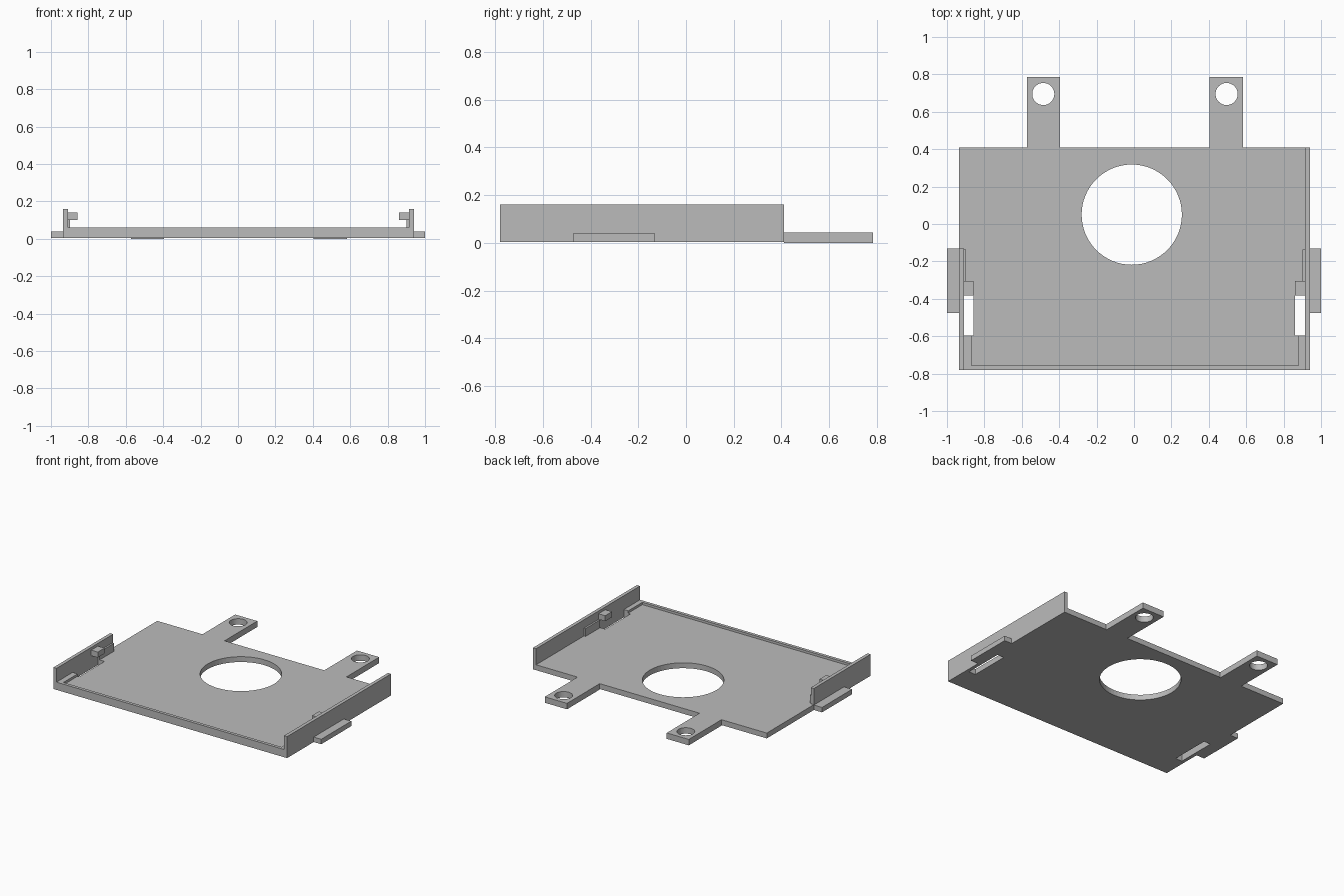
import bpy, bmesh

cube = bpy.data.objects.get("Cube")
if cube:
    bpy.data.objects.remove(cube, do_unlink=True)

grey = bpy.data.materials.new("plain_grey")
grey.use_nodes = True
colour = (0.5, 0.5, 0.5, 1)
grey.diffuse_color = colour
grey.node_tree.nodes["Principled BSDF"].inputs["Base Color"].default_value = colour

BASE, TOP, RIM, WALL = 0.004, 0.043, 0.06, 0.16


def prism(name, outline, z0, z1):
    """Extrude a counter-clockwise outline from z0 to z1."""
    bm = bmesh.new()
    face = bm.faces.new([bm.verts.new((x, y, z0)) for x, y in outline])
    ext = bmesh.ops.extrude_face_region(bm, geom=[face])
    verts = [v for v in ext["geom"] if isinstance(v, bmesh.types.BMVert)]
    bmesh.ops.translate(bm, verts=verts, vec=(0, 0, z1 - z0))
    bmesh.ops.recalc_face_normals(bm, faces=bm.faces)
    mesh = bpy.data.meshes.new(name)
    bm.to_mesh(mesh)
    bm.free()
    mesh.materials.append(grey)
    obj = bpy.data.objects.new(name, mesh)
    bpy.context.collection.objects.link(obj)
    return obj


def box(name, xs, ys, z0, z1):
    (x0, x1), (y0, y1) = sorted(xs), ys
    return prism(name, [(x0, y0), (x1, y0), (x1, y1), (x0, y1)], z0, z1)


def hide(cutter):
    cutter.hide_render = True
    cutter.hide_set(True)
    return cutter


def disc_cutter(name, x, y, radius):
    bpy.ops.mesh.primitive_cylinder_add(vertices=64, radius=radius, depth=1, location=(x, y, 0))
    obj = bpy.context.object
    obj.name = name
    obj.data.materials.append(grey)
    return hide(obj)


def cut(obj, cutter):
    mod = obj.modifiers.new("cut", "BOOLEAN")
    mod.operation = "DIFFERENCE"
    mod.solver = "EXACT"
    mod.object = cutter


def smooth_holes(obj):
    bpy.ops.object.select_all(action="DESELECT")
    obj.select_set(True)
    bpy.context.view_layer.objects.active = obj
    bpy.ops.object.shade_smooth_by_angle()


# Base plate, notched where the short right wall stands
plate = prism("base_plate", [(-0.91, -0.78), (0.915, -0.78), (0.915, 0.41),
                             (-0.935, 0.41), (-0.935, -0.13), (-0.91, -0.13)], BASE, TOP)
cut(plate, disc_cutter("round_opening_cutter", -0.012, 0.05, 0.268))

# Raised rim along the front, turning back along both sides
prism("front_rim", [(-0.91, -0.78), (0.915, -0.78), (0.915, -0.595), (0.88, -0.595),
                    (0.88, -0.757), (-0.87, -0.757), (-0.87, -0.595), (-0.91, -0.595)], TOP, RIM)

# Side walls with catches, slots and outer ledges
sides = [("right", -1, -0.91, -0.935, -0.13), ("left", 1, 0.915, 0.94, 0.41)]
for side, s, inner, outer, back in sides:
    box(side + "_wall", (inner, outer), (-0.78, back), BASE, WALL)
    box(side + "_ledge", (outer, s), (-0.475, -0.13), BASE, 0.04)
    box(side + "_catch_support", (inner, inner - s * 0.013), (-0.305, -0.137), TOP, 0.1)
    box(side + "_catch", (inner, inner - s * 0.053), (-0.382, -0.305), 0.1, 0.14)
    slot = box(side + "_slot_cutter", (inner + s * 0.01, inner - s * 0.053),
               (-0.595, -0.305), -0.1, 0.1)
    cut(plate, hide(slot))
smooth_holes(plate)

# Rear mounting tabs with screw holes
for side, x0, x1, hole_x in [("right", -0.572, -0.395, -0.485), ("left", 0.405, 0.583, 0.495)]:
    tab = box(side + "_mounting_tab", (x0, x1), (0.41, 0.785), 0, TOP)
    cut(tab, disc_cutter(side + "_screw_hole_cutter", hole_x, 0.695, 0.059))
    smooth_holes(tab)
